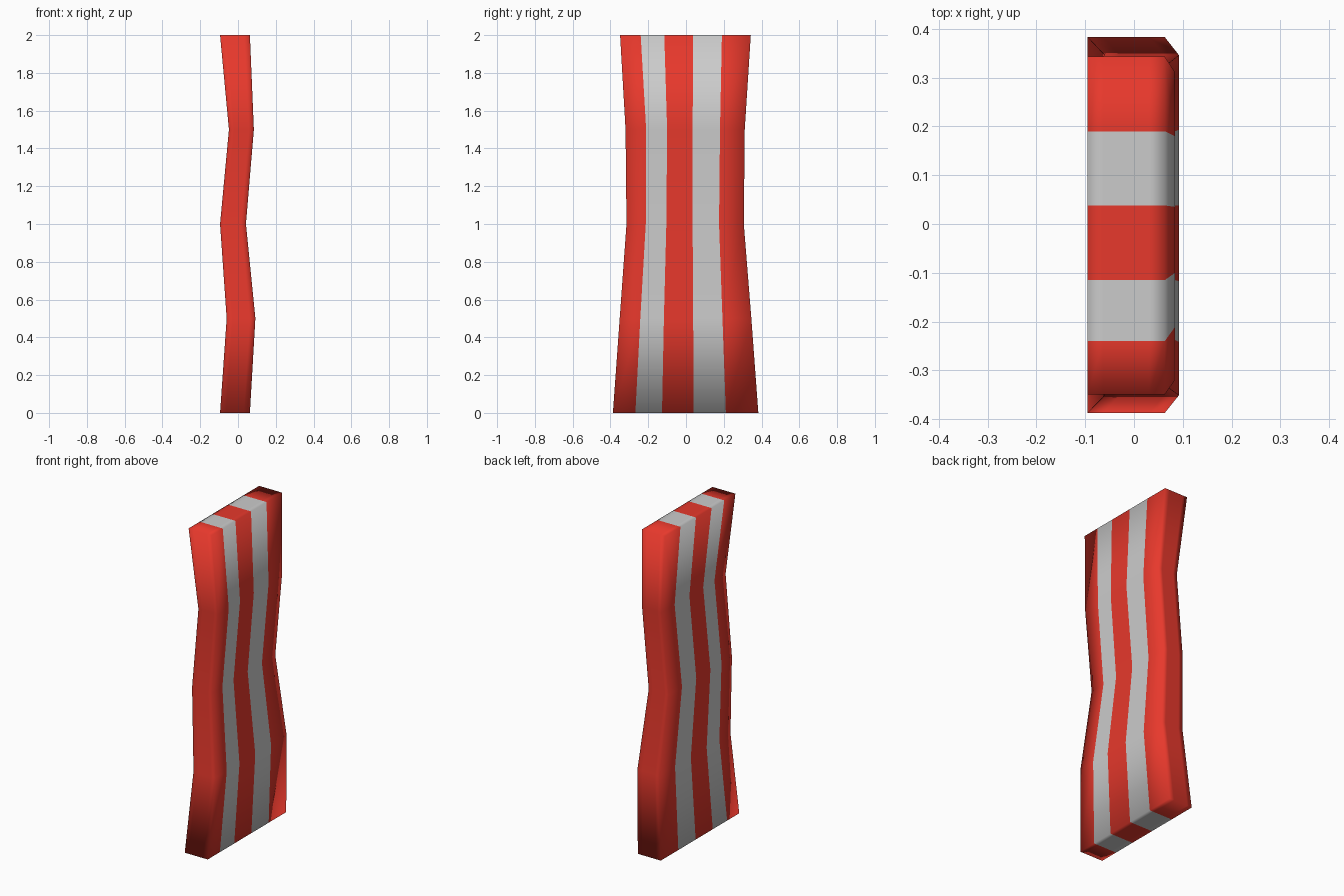
import bpy, bmesh

if "Cube" in bpy.data.objects:
    bpy.data.objects.remove(bpy.data.objects["Cube"])

# Cross-sections from bottom to top: z, left x, right x, stripe boundaries along y
sections = [
    (0.0, -0.095, 0.063, (-0.387, -0.268, -0.127, 0.041, 0.211, 0.383)),
    (0.5, -0.060, 0.092, (-0.351, -0.242, -0.117, 0.038, 0.193, 0.346)),
    (1.0, -0.095, 0.042, (-0.315, -0.213, -0.104, 0.035, 0.175, 0.306)),
    (1.5, -0.048, 0.084, (-0.320, -0.211, -0.100, 0.035, 0.180, 0.311)),
    (2.0, -0.095, 0.063, (-0.349, -0.240, -0.115, 0.038, 0.190, 0.343)),
]
NX, NY, NZ = 3, 5, 4
inset = (0.0, 0.2, 0.8, 1.0)  # support loops through the thickness

bm = bmesh.new()
verts = {}


def vert(i, j, k):
    if (i, j, k) not in verts:
        z, x0, x1, ys = sections[k]
        verts[i, j, k] = bm.verts.new((x0 + (x1 - x0) * inset[i], ys[j], z))
    return verts[i, j, k]


def face(corners, stripe):
    f = bm.faces.new([vert(*c) for c in corners])
    f.smooth = True
    f.material_index = stripe % 2


# Broad striped sides
for i in (0, NX):
    for j in range(NY):
        for k in range(NZ):
            face([(i, j, k), (i, j + 1, k), (i, j + 1, k + 1), (i, j, k + 1)], j)
# Narrow red edges
for j in (0, NY):
    for i in range(NX):
        for k in range(NZ):
            face([(i, j, k), (i + 1, j, k), (i + 1, j, k + 1), (i, j, k + 1)], 0)
# Striped top and bottom ends
for k in (0, NZ):
    for i in range(NX):
        for j in range(NY):
            face([(i, j, k), (i + 1, j, k), (i + 1, j + 1, k), (i, j + 1, k)], j)
bmesh.ops.recalc_face_normals(bm, faces=bm.faces)

mesh = bpy.data.meshes.new("bacon_strip")
bm.to_mesh(mesh)
bm.free()
for name, color in (("meat", (0.8, 0.04, 0.025, 1)), ("fat", (0.8, 0.8, 0.8, 1))):
    mat = bpy.data.materials.new(name)
    mat.diffuse_color = color
    mat.use_nodes = True
    mat.node_tree.nodes["Principled BSDF"].inputs["Base Color"].default_value = mat.diffuse_color
    mesh.materials.append(mat)
strip = bpy.data.objects.new("bacon_strip", mesh)
bpy.context.collection.objects.link(strip)
